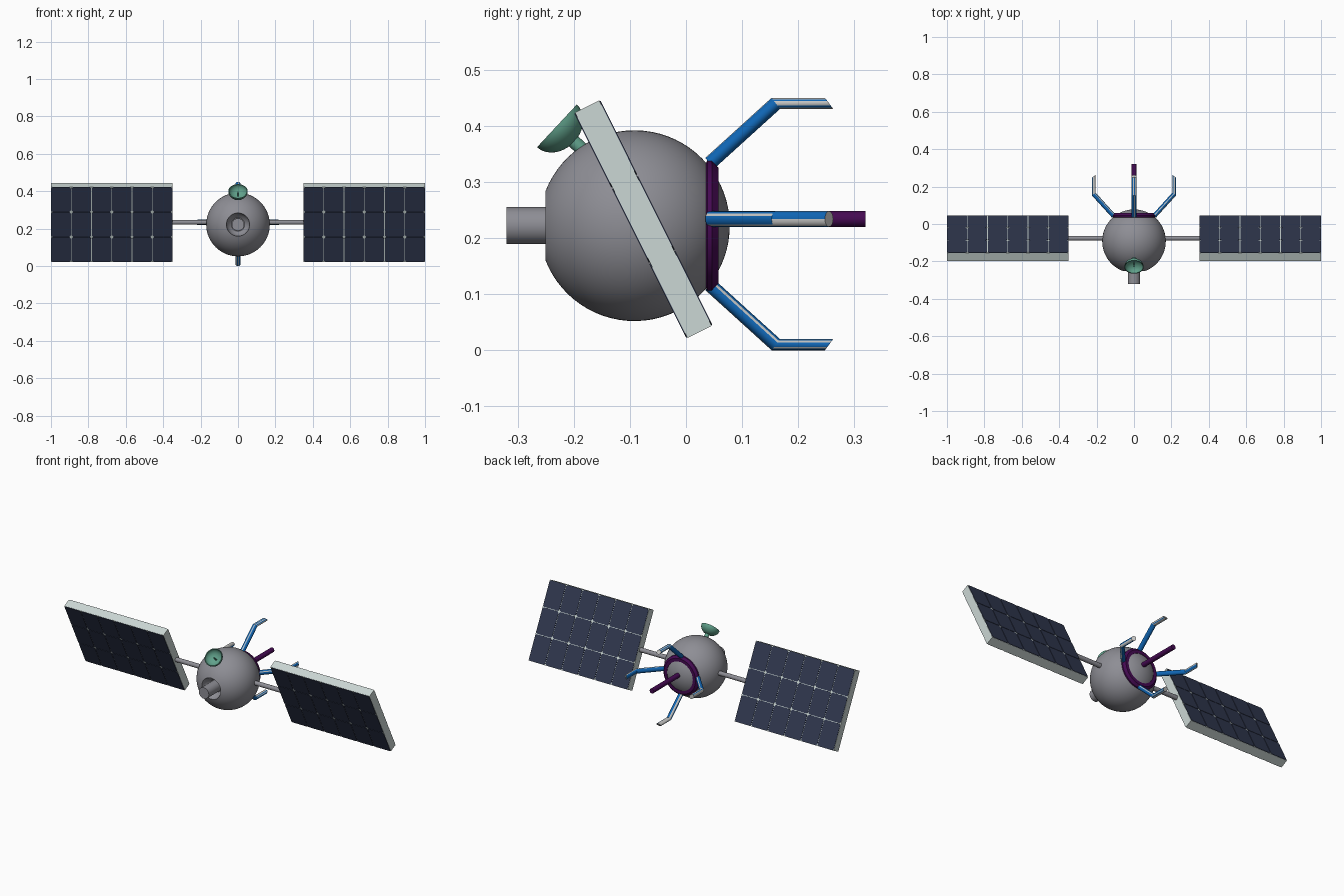
import bpy, bmesh, math, random
from mathutils import Matrix, Vector

cube = bpy.data.objects.get("Cube")
if cube:
    bpy.data.objects.remove(cube, do_unlink=True)
random.seed(4)


def material(name, rgb):
    m = bpy.data.materials.new(name)
    m.use_nodes = True
    m.diffuse_color = (*rgb, 1)
    m.node_tree.nodes["Principled BSDF"].inputs["Base Color"].default_value = (*rgb, 1)
    return m


GREY = material("hull grey", (0.27, 0.27, 0.30))
FRAME = material("pale frame", (0.60, 0.68, 0.66))
NAVY = material("solar navy", (0.03, 0.04, 0.08))
GREEN = material("dish green", (0.12, 0.36, 0.26))
PURPLE = material("ring purple", (0.06, 0.003, 0.085))
BLUE = material("arm blue", (0.005, 0.13, 0.45))
LIGHT = material("arm light grey", (0.55, 0.55, 0.54))


def finish(name, bm, mats, smooth=True):
    bmesh.ops.recalc_face_normals(bm, faces=bm.faces)
    mesh = bpy.data.meshes.new(name)
    bm.to_mesh(mesh)
    bm.free()
    for m in mats:
        mesh.materials.append(m)
    ob = bpy.data.objects.new(name, mesh)
    bpy.context.collection.objects.link(ob)
    if smooth:
        bpy.ops.object.select_all(action="DESELECT")
        ob.select_set(True)
        bpy.context.view_layer.objects.active = ob
        bpy.ops.object.shade_smooth_by_angle(angle=math.radians(35))
    return ob


def lathe(name, profile, origin, axis, mat, steps=48):
    """Revolve (radius, distance along axis) points around an axis."""
    bm = bmesh.new()
    verts = [bm.verts.new((r, 0, d)) for r, d in profile]
    edges = [bm.edges.new(pair) for pair in zip(verts, verts[1:])]
    bmesh.ops.spin(bm, geom=verts + edges, cent=(0, 0, 0), axis=(0, 0, 1),
                   angle=math.tau, steps=steps)
    bmesh.ops.remove_doubles(bm, verts=bm.verts, dist=1e-5)
    turn = Vector((0, 0, 1)).rotation_difference(Vector(axis)).to_matrix().to_4x4()
    bm.transform(Matrix.Translation(origin) @ turn)
    return finish(name, bm, [mat])


def rod(name, start, axis, length, radius, mat):
    return lathe(name, [(0, 0), (radius, 0), (radius, length), (0, length)],
                 start, axis, mat, 24)


BACK = (0, 1, 0)
MID = 0.222      # height of the hull axis
HUB = 0.234      # height of the struts and probe
R = 0.17         # hull radius

# Round hull with a cupped recess at the front
start = math.asin(0.062 / R)
hull = [(0, -0.115), (0.036, -0.115), (0.05, -0.128), (0.06, -0.145)]
for i in range(33):
    a = start + (math.pi - start) * i / 32
    hull.append((R * math.sin(a), -R * math.cos(a)))
lathe("hull", hull, (0, -0.092, MID), BACK, GREY, 64)

# Front nozzle, rear collar and probe
rod("nozzle", (0, -0.32, MID), BACK, 0.15, 0.033, GREY)
lathe("rear_collar", [(0.1, 0.03), (0.116, 0.038), (0.116, 0.046), (0.103, 0.058),
                      (0.085, 0.058), (0.085, 0.03), (0.1, 0.03)],
      (0, 0, MID), BACK, PURPLE)
rod("rear_probe", (0, 0.0, HUB), BACK, 0.32, 0.014, PURPLE)

# Dish with a bowl, foot and feed tip
dish_axis = Vector((0, -0.73, 0.68)).normalized()
dish_at = Vector((0, -0.23, 0.40))
bowl = []
for radius, depth, steps in ((0.052, 0.042, range(11)), (0.048, 0.037, range(10, -1, -1))):
    for i in steps:
        a = math.pi / 2 * i / 10
        bowl.append((radius * math.sin(a), -depth * math.cos(a)))
lathe("dish", bowl, dish_at, dish_axis, GREEN)
rod("dish_foot", dish_at - dish_axis * 0.07, dish_axis, 0.032, 0.012, GREEN)
rod("dish_feed", dish_at - dish_axis * 0.04, dish_axis, 0.035, 0.004, GREEN)


# Bent gripper arms: an oval section swept through three sheared rings
def arm(name, angle, height):
    out = Vector((math.cos(angle), 0, math.sin(angle)))
    side = Vector((-math.sin(angle), 0, math.cos(angle)))
    centre = Vector((0, 0, height))
    n = 16
    bm = bmesh.new()
    rings = []
    for r, y in ((0.108, 0.042), (0.215, 0.16), (0.215, 0.255)):
        ring = []
        for i in range(n):
            a = math.tau * i / n
            u = 0.01 * math.cos(a)
            ring.append(bm.verts.new(centre + out * (r + u) + side * (0.014 * math.sin(a))
                                     + Vector((0, y - 0.75 * u, 0))))
        rings.append(ring)
    for s in range(2):
        for i in range(n):
            j = (i + 1) % n
            f = bm.faces.new((rings[s][i], rings[s][j], rings[s + 1][j], rings[s + 1][i]))
            # lower half mostly blue, tip streaked
            f.material_index = int(random.random() < (0.12, 0.5)[s])
    bm.faces.new(rings[0])
    bm.faces.new(rings[2]).material_index = 1
    finish(name, bm, [BLUE, LIGHT])


arm("left_arm", 0, HUB)
arm("upper_arm", math.pi / 2, 0.225)
arm("right_arm", math.pi, HUB)
arm("lower_arm", -math.pi / 2, 0.225)

# Solar wings: tilted frame, thin chamfered cells on both faces, and a strut
WIDE, TALL, THICK = 0.65, 0.449, 0.048
COLS, ROWS, GAP, CUT, SKIN = 6, 3, 0.0015, 0.008, 0.002


def cell_outline(cx, cz, w, h):
    pts = []
    for sx, sz in ((1, 1), (-1, 1), (-1, -1), (1, -1)):
        ends = [(cx + sx * w, cz + sz * (h - CUT)), (cx + sx * (w - CUT), cz + sz * h)]
        pts += ends if sx == sz else ends[::-1]
    return pts


def wing(side, sign):
    place = (Matrix.Translation((sign * 0.675, -0.076, 0.2335))
             @ Matrix.Rotation(math.radians(26.5), 4, "X"))
    bm = bmesh.new()
    bmesh.ops.create_cube(bm, size=1, matrix=place @ Matrix.Diagonal((WIDE, THICK, TALL, 1)))
    finish(side + "_panel_frame", bm, [FRAME], smooth=False)

    bm = bmesh.new()
    w, h = WIDE / COLS, TALL / ROWS
    for face in (-1, 1):
        for c in range(COLS):
            for r in range(ROWS):
                outline = cell_outline((c + 0.5) * w - WIDE / 2, (r + 0.5) * h - TALL / 2,
                                       w / 2 - GAP, h / 2 - GAP)
                y = face * THICK / 2
                low = [bm.verts.new((x, y, z)) for x, z in outline]
                top = [bm.verts.new((x, y + face * SKIN, z)) for x, z in outline]
                bm.faces.new(top)
                for i in range(len(low)):
                    j = (i + 1) % len(low)
                    bm.faces.new((low[i], low[j], top[j], top[i]))
    bm.transform(place)
    finish(side + "_solar_cells", bm, [NAVY], smooth=False)
    rod(side + "_strut", (sign * 0.1, -0.076, HUB), (sign, 0, 0), 0.26, 0.013, GREY)


wing("left", 1)
wing("right", -1)
